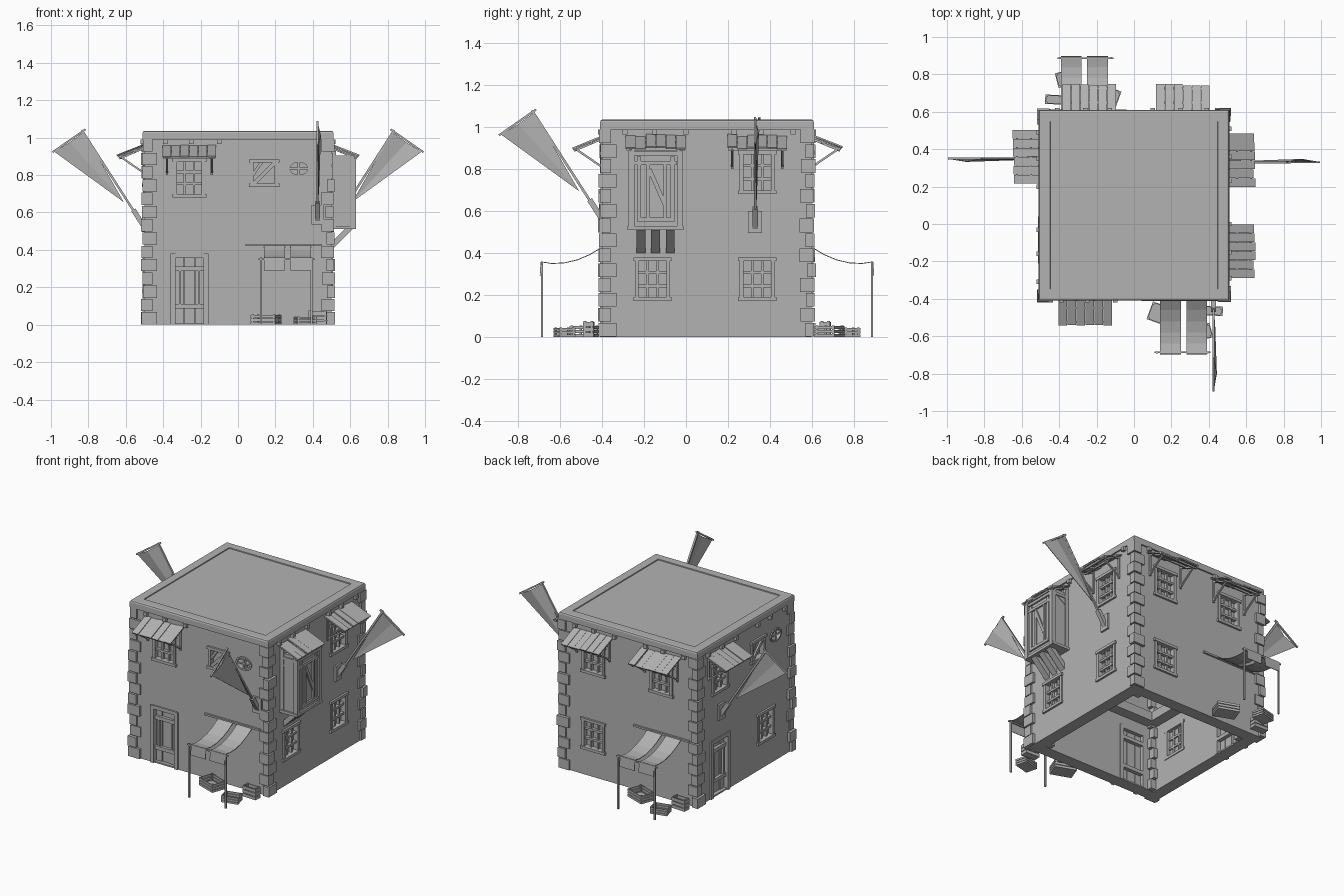
import bpy, bmesh, math, random
from mathutils import Matrix, Vector

random.seed(4)
if "Cube" in bpy.data.objects:
    bpy.data.objects.remove(bpy.data.objects["Cube"], do_unlink=True)

stone = bpy.data.materials.new("stone grey")
stone.diffuse_color = (0.45, 0.45, 0.45, 1)
stone.use_nodes = True
stone.node_tree.nodes["Principled BSDF"].inputs["Base Color"].default_value = (0.45, 0.45, 0.45, 1)


def wall(k):
    """Wall space (across, outward, up) for wall k: front, left, back, right."""
    flip = Matrix(((1, 0, 0, 0), (0, -1, 0, -0.5), (0, 0, 1, 0), (0, 0, 0, 1)))
    return Matrix.Translation((0, 0.1, 0)) @ Matrix.Rotation(k * math.pi / 2, 4, 'Z') @ flip


FRONT, LEFT, BACK, RIGHT = (wall(k) for k in range(4))
WORLD = Matrix()


def prism(bm, m, pts, ext):
    low = [bm.verts.new(m @ Vector(p)) for p in pts]
    top = [bm.verts.new(m @ (Vector(p) + Vector(ext))) for p in pts]
    bm.faces.new(low)
    bm.faces.new(top[::-1])
    for i in range(len(pts)):
        j = (i + 1) % len(pts)
        bm.faces.new((low[i], low[j], top[j], top[i]))


def box(bm, m, u, w, z):
    prism(bm, m, [(u[0], w[0], z[0]), (u[1], w[0], z[0]), (u[1], w[0], z[1]), (u[0], w[0], z[1])],
          (0, w[1] - w[0], 0))


def beam(bm, m, a, b, wide, thick=None, side=(1, 0, 0)):
    """Square bar from a to b; side gives the direction of its width."""
    a, b, side = Vector(a), Vector(b), Vector(side)
    s = side * wide / 2
    t = (b - a).cross(side).normalized() * (thick or wide) / 2
    prism(bm, m, [a + s + t, a - s + t, a - s - t, a + s - t], b - a)


def finish(name, bm):
    bmesh.ops.recalc_face_normals(bm, faces=bm.faces)
    mesh = bpy.data.meshes.new(name)
    bm.to_mesh(mesh)
    bm.free()
    obj = bpy.data.objects.new(name, mesh)
    bpy.context.collection.objects.link(obj)
    mesh.materials.append(stone)
    return obj


def cut(obj, cutter):
    cutter.hide_render = True
    mod = obj.modifiers.new("cut", 'BOOLEAN')
    mod.operation, mod.object, mod.solver = 'DIFFERENCE', cutter, 'EXACT'
    bpy.context.view_layer.objects.active = obj
    bpy.ops.object.modifier_apply(modifier=mod.name)
    bpy.data.objects.remove(cutter, do_unlink=True)


holes = bmesh.new()


def opening(m, u, z):
    box(holes, m, u, (-0.15, 0.05), z)


def window(name, m, c, z0, wide=0.15, high=0.19, diagonal=False):
    bm = bmesh.new()
    u0, u1, z1 = c - wide / 2, c + wide / 2, z0 + high
    opening(m, (u0, u1), (z0, z1))
    box(bm, m, (u0, u1), (-0.06, -0.025), (z0, z1))
    for u in (u0, u1):
        box(bm, m, (u - 0.009, u + 0.009), (-0.085, 0.008), (z0, z1))
    for z in (z0, z1):
        box(bm, m, (u0 - 0.016, u1 + 0.016), (-0.085, 0.013), (z - 0.009, z + 0.009))
    if diagonal:
        beam(bm, m, (u0, 0, z0), (u1, 0, z1), 0.012, 0.02, (0, 1, 0))
        beam(bm, m, (c - 0.01, -0.005, z1), (u0, -0.005, z0 + 0.05), 0.012, 0.016, (0, 1, 0))
    else:
        for f in (1 / 3, 2 / 3):
            u, z = u0 + f * wide, z0 + f * high
            box(bm, m, (u - 0.006, u + 0.006), (-0.07, -0.008), (z0, z1))
            box(bm, m, (u0, u1), (-0.07, -0.004), (z - 0.007, z + 0.007))
    finish(name, bm)


def oval_window(name, m, c, z):
    bm = bmesh.new()

    def ring(a, b):
        return [(c + a * math.cos(t * math.pi / 8), 0, z + b * math.sin(t * math.pi / 8)) for t in range(16)]
    prism(holes, m, [(u, -0.15, v) for u, w, v in ring(0.05, 0.036)], (0, 0.2, 0))
    prism(bm, m, [(u, -0.06, v) for u, w, v in ring(0.051, 0.037)], (0, 0.035, 0))
    pts = ring(0.053, 0.039)
    for i in range(16):
        beam(bm, m, pts[i - 1], pts[i], 0.016, 0.01, (0, 1, 0))
    box(bm, m, (c - 0.006, c + 0.006), (-0.05, 0.004), (z - 0.036, z + 0.036))
    box(bm, m, (c - 0.05, c + 0.05), (-0.05, 0.004), (z - 0.005, z + 0.005))
    finish(name, bm)


def door(name, m, c):
    bm = bmesh.new()
    opening(m, (c - 0.09, c + 0.09), (0.01, 0.365))
    for i in range(3):
        u = c - 0.09 + i * 0.06
        box(bm, m, (u + 0.002, u + 0.058), (-0.06, -0.02 - 0.005 * (i % 2)), (0.01, 0.365))
    for s in (-1, 1):
        u = c + s * 0.088
        box(bm, m, (u - 0.013, u + 0.013), (-0.085, 0.01), (0, 0.38))
        box(bm, m, (c + s * 0.05 - 0.005, c + s * 0.05 + 0.005), (-0.03, -0.005), (0.11, 0.29))
    for z in (0.1, 0.3, 0.37):
        box(bm, m, (c - 0.09, c + 0.09), (-0.085, 0.008 if z > 0.35 else -0.005), (z - 0.012, z + 0.012))
    finish(name, bm)


def awning(name, m, c):
    bm = bmesh.new()
    for i in range(6):
        u, d = c - 0.12 + i * 0.048, random.uniform(-0.006, 0.006)
        beam(bm, m, (u, -0.01, 0.962 + d), (u, 0.143 + d, 0.9 + d), 0.046, 0.008)
    for s in (-0.12, 0.12):
        beam(bm, m, (c + s, 0, 0.945), (c + s, 0.135, 0.888), 0.01)
        beam(bm, m, (c + s, 0, 0.81), (c + s, 0.12, 0.892), 0.01)
        box(bm, m, (c + s - 0.006, c + s + 0.006), (0, 0.01), (0.8, 0.95))
    for w, z in ((0.05, 0.93), (0.125, 0.897)):
        box(bm, m, (c - 0.14, c + 0.14), (w - 0.005, w + 0.005), (z - 0.008, z + 0.004))
    finish(name, bm)


def flag(name, m, c, lift=0.0):
    m = m @ Matrix.Translation((c, 0, lift))
    bm = bmesh.new()
    box(bm, m, (-0.033, 0.033), (0, 0.012), (0.495, 0.6))
    beam(bm, m, (0, 0, 0.52), (0, 0.06, 0.615), 0.026)
    beam(bm, m, (0, 0.02, 0.55), (0, 0.335, 1.04), 0.012)
    beam(bm, m, (0, 0.315, 1.045), (0, 0.492, 0.922), 0.01)
    top, mid, out, low = (0, 0.325, 1.03), (0.014, 0.4, 0.975), (0, 0.482, 0.925), (0.004, 0.11, 0.655)
    for tri in ((top, mid, low), (mid, out, low)):
        prism(bm, m, tri, (0.004, 0, 0))
    finish(name, bm)


def canopy(name, m):
    bm = bmesh.new()
    sag = [(0.0, 0.428), (0.06, 0.392), (0.12, 0.367), (0.18, 0.353), (0.24, 0.35), (0.292, 0.358), (0.296, 0.29)]
    for u0, u1 in ((0.14, 0.25), (0.28, 0.39)):
        for a, b in zip(sag, sag[1:]):
            beam(bm, m, ((u0 + u1) / 2, *a), ((u0 + u1) / 2, *b), u1 - u0, 0.004)
    box(bm, m, (0.04, 0.45), (0, 0.012), (0.42, 0.432))
    box(bm, m, (0.11, 0.41), (0.283, 0.291), (0.346, 0.355))
    for u in (0.122, 0.392):
        box(bm, m, (u - 0.005, u + 0.005), (0.282, 0.292), (0, 0.36))
    finish(name, bm)


def crate(name, m, u, w, turn, wide, deep, high):
    """Open slatted crate."""
    bm = bmesh.new()
    m = m @ Matrix.Translation((u, w, 0)) @ Matrix.Rotation(turn, 4, 'Z')
    a, b, n = wide / 2, deep / 2, 3
    box(bm, m, (-a, a), (-b, b), (0, 0.008))
    for i in range(n):
        z = (high * i / n, high * (i + 0.8) / n)
        for s in (-1, 1):
            box(bm, m, (-a, a), sorted((s * b, s * (b - 0.006))), z)
            box(bm, m, sorted((s * a, s * (a - 0.006))), (-b, b), z)
    for s in (-1, 1):
        for t in (-1, 1):
            box(bm, m, sorted((s * (a - 0.014), s * (a - 0.004))), sorted((t * (b - 0.014), t * (b - 0.004))), (0, high))
    finish(name, bm)


# Front wall and right wall share a layout
for side, m in (("front", FRONT), ("right", RIGHT)):
    door(side + "_door", m, -0.26)
    window(side + "_upper_window", m, -0.26, 0.69)
    awning(side + "_awning", m, -0.26)
    window(side + "_small_window", m, 0.14, 0.745, 0.13, 0.13, True)
    oval_window(side + "_oval_window", m, 0.325, 0.835)
window("right_lower_window", RIGHT, 0.22, 0.18)

# Left and back walls
for u in (-0.26, 0.24):
    window("left_lower_window", LEFT, u, 0.18)
    window("back_upper_window", BACK, u, 0.69)
    awning("back_awning", BACK, u)
window("left_upper_window", LEFT, 0.24, 0.69)
awning("left_awning", LEFT, 0.24)
window("back_lower_window", BACK, -0.26, 0.18)
flag("front_flag", FRONT, 0.425, 0.04)
flag("left_flag", LEFT, 0.23)
flag("right_flag", RIGHT, -0.25)

# Market canopies with crates
for side, m in (("front", FRONT), ("back", BACK)):
    canopy(side + "_canopy", m)
    crate(side + "_large_crate", m, 0.15, 0.085, 0.35, 0.14, 0.1, 0.055)
    crate(side + "_small_crate", m, 0.36, 0.18, -0.25, 0.11, 0.08, 0.045)
    crate(side + "_tall_crate", m, 0.425, 0.065, 0.05, 0.1, 0.05, 0.075)

# Bay window on the left wall
bay, c = bmesh.new(), -0.245
box(bay, LEFT, (c - 0.122, c + 0.122), (-0.01, 0.118), (0.52, 0.905))
for s in (-1, 1):
    u = c + s * 0.115
    box(bay, LEFT, (u - 0.014, u + 0.014), (0.1, 0.13), (0.512, 0.9))
    box(bay, LEFT, (u - 0.012, u + 0.012), (0, 0.025), (0.512, 0.93))
    box(bay, LEFT, (c + s * 0.08 - 0.01, c + s * 0.08 + 0.01), (0.11, 0.127), (0.55, 0.86))
for z, e in ((0.52, 0.134), (0.56, 0.09), (0.83, 0.1), (0.875, 0.128)):
    box(bay, LEFT, (c - e, c + e), (0, 0.129), (z - 0.009, z + 0.009))
for u in (-0.035, 0.045):
    box(bay, LEFT, (c + u - 0.008, c + u + 0.008), (0.11, 0.126), (0.56, 0.83))
beam(bay, LEFT, (c - 0.03, 0.12, 0.8), (c + 0.045, 0.12, 0.63), 0.016, 0.02, (0, 1, 0))
for u in (-0.07, 0, 0.07):
    beam(bay, LEFT, (c + u, -0.01, 0.41), (c + u, 0.105, 0.525), 0.042, 0.03)
finish("bay_window", bay)
awning("bay_roof", LEFT, c)

# Wall shell with openings
shell = bmesh.new()
box(shell, WORLD, (-0.5, 0.5), (-0.4, 0.6), (0, 1.0))
walls = finish("walls", shell)
room = bmesh.new()
box(room, WORLD, (-0.42, 0.42), (-0.32, 0.52), (-0.1, 0.97))
cut(walls, finish("room_cutter", room))
cut(walls, finish("opening_cutter", holes))

# Roof cap with a shallow sunken field
roof = bmesh.new()
box(roof, WORLD, (-0.51, 0.51), (-0.41, 0.61), (0.99, 1.037))
roof.faces.ensure_lookup_table()
bmesh.ops.recalc_face_normals(roof, faces=roof.faces)
top = max(roof.faces, key=lambda f: f.calc_center_median().z)
bmesh.ops.bevel(roof, geom=list(top.edges), offset=0.012, segments=2, affect='EDGES', profile=0.5)
top = max(roof.faces, key=lambda f: f.calc_center_median().z)
bmesh.ops.inset_region(roof, faces=[top], thickness=0.07)
bmesh.ops.inset_region(roof, faces=[top], thickness=0.002, depth=-0.006)
finish("roof", roof)

# Corner stones, floor ledge and beam ends
stones, ledge, ends = bmesh.new(), bmesh.new(), bmesh.new()
for k in range(4):
    m = wall(k)
    for i in range(14):
        z, j = i * 0.071, random.uniform(-0.006, 0.006)
        a, b = (0.068, 0.042) if i % 2 else (0.042, 0.068)
        box(stones, m, (0.514 + j - a, 0.514 + j), (-b, 0.013 + j), (z + 0.002, z + 0.067))
        box(stones, m, (0.41 - a / 2, 0.43), (-0.085, -0.09 - b / 2), (z + 0.002, z + 0.067))
    box(ledge, m, (-0.42, 0.42), (-0.15, -0.08), (0.44, 0.5))
    for u in (-0.39, -0.25, -0.1, 0.13, 0.26, 0.41):
        if k or u < 0:
            box(ends, m, (u - 0.012, u + 0.012), (-0.01, 0.02), (0.966, 0.99))
finish("corner_stones", stones)
finish("floor_ledge", ledge)
finish("beam_ends", ends)
